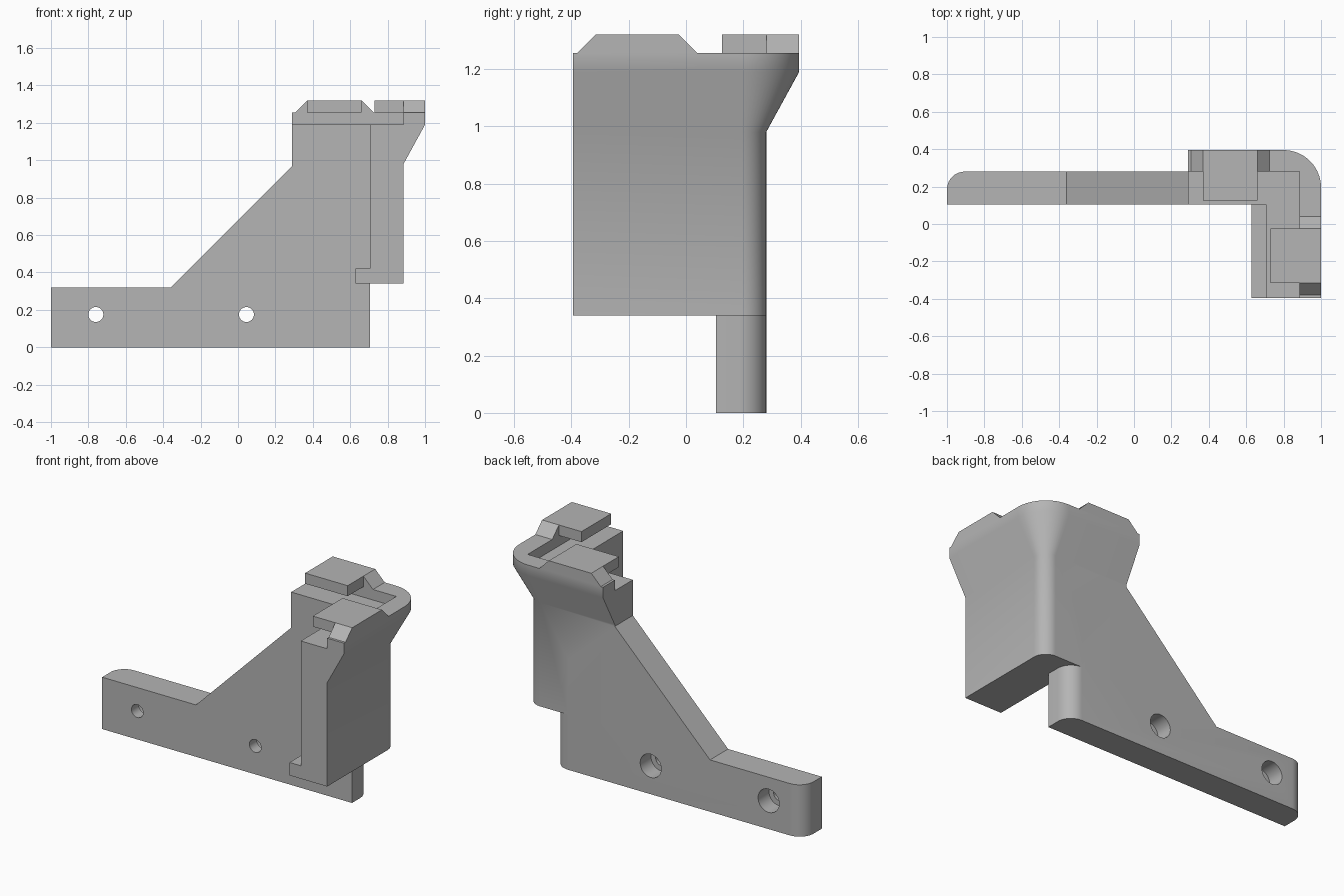
import bpy
import bmesh
from math import sin, cos, pi, radians
from mathutils import Vector

cube = bpy.data.objects.get("Cube")
if cube:
    bpy.data.objects.remove(cube, do_unlink=True)

GREY = (0.46, 0.46, 0.46, 1)
grey = bpy.data.materials.new("plain grey")
grey.use_nodes = True
grey.diffuse_color = GREY
grey.node_tree.nodes["Principled BSDF"].inputs["Base Color"].default_value = GREY

# Shared plan dimensions
BACK, RIM_Y, FRONT_Y = 0.395, 0.28, 0.104   # back rim, plate back, plate front
RIM_X, INNER_X = 0.885, 0.705               # wall outside and inside
FLOOR, RIM_Z, TOP = 1.19, 1.255, 1.32       # groove floor, rim and tab heights


def make(name, bm):
    bmesh.ops.recalc_face_normals(bm, faces=bm.faces)
    mesh = bpy.data.meshes.new(name)
    bm.to_mesh(mesh)
    bm.free()
    mesh.materials.append(grey)
    obj = bpy.data.objects.new(name, mesh)
    bpy.context.collection.objects.link(obj)
    return obj


def loft(name, rings):
    """Skin a stack of equal rings and cap both ends."""
    bm = bmesh.new()
    loops = [[bm.verts.new(p) for p in ring] for ring in rings]
    n = len(loops[0])
    for a, b in zip(loops, loops[1:]):
        for i in range(n):
            j = (i + 1) % n
            bm.faces.new((a[i], a[j], b[j], b[i]))
    bm.faces.new(loops[0])
    bm.faces.new(loops[-1])
    return make(name, bm)


def prism(name, profile, y0, y1):
    return loft(name, [[(x, y, z) for x, z in profile] for y in (y0, y1)])


def box(name, x, y, z):
    return prism(name, [(x[0], z[0]), (x[1], z[0]), (x[1], z[1]), (x[0], z[1])], *y)


def boolean(obj, tool, operation):
    mod = obj.modifiers.new(operation.lower(), "BOOLEAN")
    mod.object, mod.operation, mod.solver = tool, operation, "EXACT"
    bpy.context.view_layer.update()
    graph = bpy.context.evaluated_depsgraph_get()
    mesh = bpy.data.meshes.new_from_object(obj.evaluated_get(graph))
    obj.modifiers.clear()
    obj.data = mesh
    bpy.data.objects.remove(tool, do_unlink=True)


def smooth(obj):
    bpy.ops.object.select_all(action="DESELECT")
    obj.select_set(True)
    bpy.context.view_layer.objects.active = obj
    bpy.ops.object.shade_smooth_by_angle(angle=radians(30))


# Back plate with sloping top edge and two rounded upright back edges
bracket = prism("bracket", [(-1, 0), (INNER_X, 0), (INNER_X, 0.6), (0.29, 0.97),
                            (-0.36, 0.32), (-1, 0.32)], FRONT_Y, RIM_Y)
bm = bmesh.new()
bm.from_mesh(bracket.data)
uprights = [e for e in bm.edges
            if all(v.co.y > 0.2 for v in e.verts)
            and abs(e.verts[0].co.x - e.verts[1].co.x) < 0.001]
bmesh.ops.bevel(bm, geom=uprights, offset=0.095, segments=10, profile=0.5,
                affect="EDGES")
bm.to_mesh(bracket.data)
bm.free()


# L-shaped wall, flaring outwards towards the rim around a rounded corner
def wall_ring(z, flare):
    cx, cy, r = 0.8, 0.195, 0.085 + flare
    arc = [(cx + r * cos(t * pi / 32), cy + r * sin(t * pi / 32)) for t in range(17)]
    plan = [(INNER_X, -BACK), (cx + r, -BACK)] + arc + [
        (0.29, cy + r), (0.29, FRONT_Y), (INNER_X, FRONT_Y)]
    return [(x, y, z) for x, y in plan]


wall = loft("wall", [wall_ring(0.34, 0), wall_ring(0.98, 0),
                     wall_ring(FLOOR, 0.115), wall_ring(RIM_Z, 0.115)])
groove = box("groove_cutter", (0.1, RIM_X), (-0.6, RIM_Y), (FLOOR, 1.5))
boolean(wall, groove, "DIFFERENCE")
boolean(bracket, wall, "UNION")

# Foot ledge along the inside of the wall
foot = box("foot", (0.628, 0.75), (-BACK, FRONT_Y), (0.34, 0.42))
boolean(bracket, foot, "UNION")

# Screw holes, wider from the back
for x in (-0.76, 0.045):
    for radius, y0, y1 in ((0.04, 0, 0.25), (0.072, 0.175, 0.4)):
        circle = [(x + radius * cos(i * pi / 16), 0.175 + radius * sin(i * pi / 16))
                  for i in range(32)]
        boolean(bracket, prism("hole_cutter", circle, y0, y1), "DIFFERENCE")
smooth(bracket)


# Overhanging tabs: a ramped block on the rim plus a plate over the groove
def tab(name):
    block = prism(name, [(0.305, RIM_Z), (0.725, RIM_Z), (0.66, TOP), (0.37, TOP)],
                  RIM_Y, BACK)
    plate = box("tab_plate", (0.37, 0.66), (0.126, 0.3), (RIM_Z, TOP))
    boolean(block, plate, "UNION")
    return block


tab("back_tab")
side_tab = tab("side_tab")
for v in side_tab.data.vertices:
    v.co = Vector((v.co.y + 0.605, v.co.x - 0.685, v.co.z))
side_tab.data.flip_normals()
